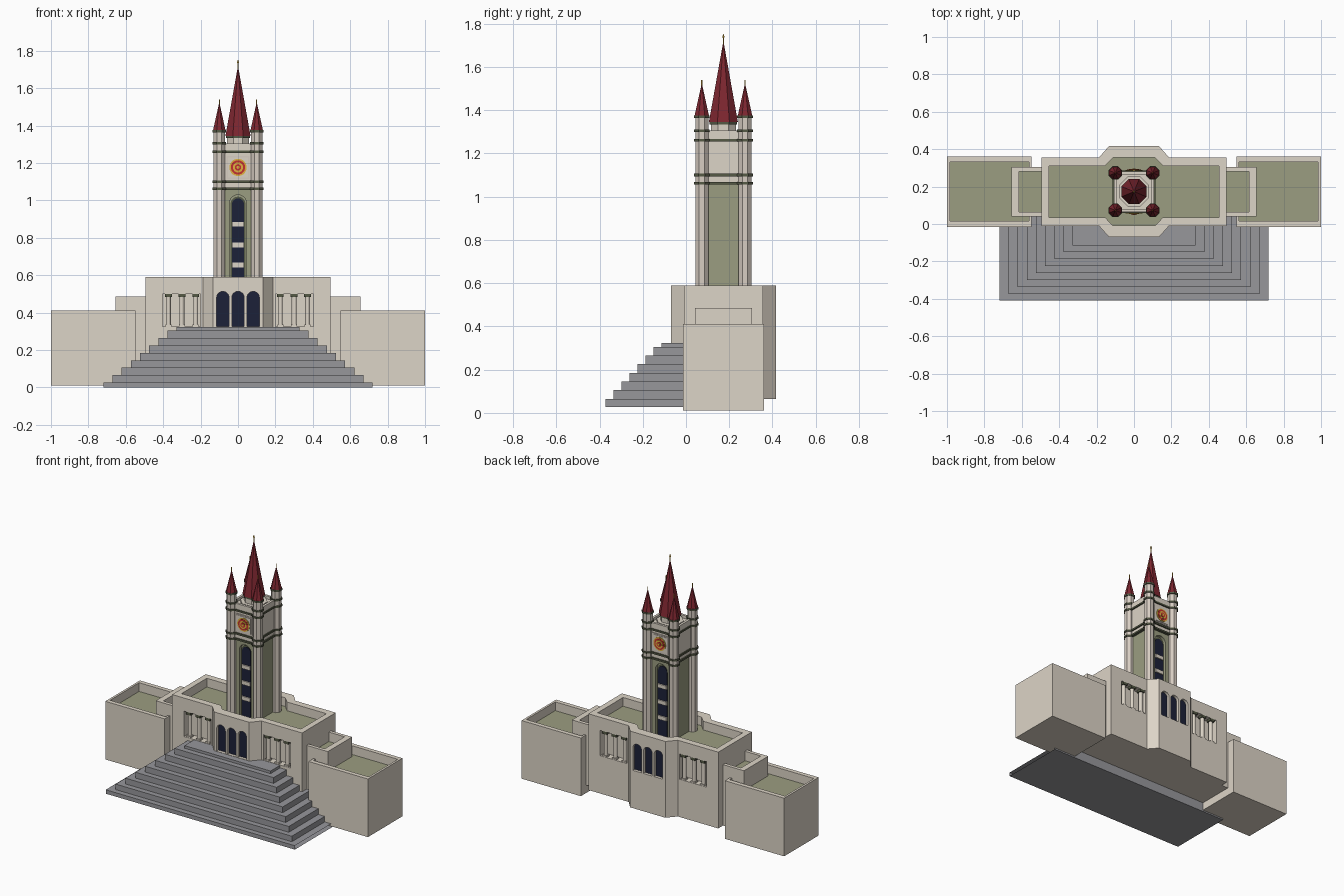
import bpy, bmesh, math

if "Cube" in bpy.data.objects:
    bpy.data.objects.remove(bpy.data.objects["Cube"])

C = 0.173  # depth centre of the building


def mat(name, r, g, b):
    m = bpy.data.materials.new(name)
    m.diffuse_color = (r, g, b, 1)
    m.use_nodes = True
    m.node_tree.nodes["Principled BSDF"].inputs["Base Color"].default_value = m.diffuse_color
    return m


CREAM = mat("cream_stone", .72, .66, .57)
PINK = mat("turret_stone", .68, .61, .54)
GREY = mat("stair_stone", .31, .31, .33)
GREEN = mat("olive", .33, .34, .22)
DARK = mat("dark_olive", .09, .10, .06)
RED = mat("roof_red", .21, .02, .03)
NAVY = mat("window_navy", .012, .015, .04)
GOLD = mat("gold", .75, .45, .05)
CLOCKRED = mat("clock_red", .55, .03, .03)


def finish(name, bm, *mats):
    bmesh.ops.recalc_face_normals(bm, faces=bm.faces)
    me = bpy.data.meshes.new(name)
    bm.to_mesh(me)
    bm.free()
    for m in mats:
        me.materials.append(m)
    ob = bpy.data.objects.new(name, me)
    bpy.context.collection.objects.link(ob)
    return ob


def extrude(name, pts, a, b, m, axis='z'):
    """Prism of a 2D outline along z (outline in xy) or along y (outline in xz)."""
    bm = bmesh.new()
    lo, hi = [[bm.verts.new((p, q, h) if axis == 'z' else (p, h, q)) for p, q in pts] for h in (a, b)]
    bm.faces.new(lo)
    bm.faces.new(hi)
    for i in range(len(pts)):
        j = (i + 1) % len(pts)
        bm.faces.new((lo[i], lo[j], hi[j], hi[i]))
    return finish(name, bm, m)


def rect(x0, x1, y0, y1):
    return [(x0, y0), (x1, y0), (x1, y1), (x0, y1)]


def box(name, x0, x1, y0, y1, z0, z1, m):
    return extrude(name, rect(x0, x1, y0, y1), z0, z1, m)


def ngon(cx, cy, apothem, n=8):
    r = apothem / math.cos(math.pi / n)
    return [(cx + r * math.cos((i + .5) * 2 * math.pi / n), cy + r * math.sin((i + .5) * 2 * math.pi / n))
            for i in range(n)]


def arch(x, hw, z0, top):
    zc = top - hw
    return [(x - hw, z0), (x + hw, z0)] + [(x + hw * math.cos(i * math.pi / 12), zc + hw * math.sin(i * math.pi / 12))
                                           for i in range(13)]


def spire(name, x, y, apothem, z0, z1, m):
    bm = bmesh.new()
    ring = [bm.verts.new((px, py, z0)) for px, py in ngon(x, y, apothem)]
    tip = bm.verts.new((x, y, z1))
    bm.faces.new(ring)
    for i in range(8):
        bm.faces.new((ring[i], ring[(i + 1) % 8], tip))
    return finish(name, bm, m)


def tray(name, outer, inner, z0, z1, zf):
    """Solid block with a parapet and a sunken green roof."""
    bm = bmesh.new()
    loops = [[bm.verts.new((x, y, z)) for x, y in p]
             for p, z in ((outer, z0), (outer, z1), (inner, z1), (inner, zf))]
    bm.faces.new(loops[0])
    bm.faces.new(loops[3]).material_index = 1
    n = len(outer)
    for a, b in zip(loops, loops[1:]):
        for i in range(n):
            bm.faces.new((a[i], a[(i + 1) % n], b[(i + 1) % n], b[i]))
    return finish(name, bm, CREAM, GREEN)


def cut(ob, cutters):
    for c in cutters:
        c.hide_render = True
        md = ob.modifiers.new("cut", 'BOOLEAN')
        md.operation, md.solver, md.object = 'DIFFERENCE', 'EXACT', c
        bpy.context.view_layer.objects.active = ob
        bpy.ops.object.modifier_apply(modifier=md.name)
        bpy.data.objects.remove(c)


# stairs; the lowest tread has open ends
for i, z in enumerate((.027, .065, .105, .145, .185, .225, .265, .305, .323)):
    x = .72 - .049 * i
    z0 = (0, .027, .065, .105, .145, .185, .225, .265, .305)[i]
    step = box("stair_step", -x, x, -.41 + .037 * i, .05, z0, z, GREY)
    if i == 0:
        bm = bmesh.new()
        bm.from_mesh(step.data)
        bmesh.ops.delete(bm, geom=[f for f in bm.faces if abs(f.normal.x) > .9], context='FACES_ONLY')
        bm.to_mesh(step.data)
        bm.free()

# side wings and connectors
for s in (-1, 1):
    tray("wing", rect(s * .548, s, C - .188, C + .188), rect(s * .562, s * .985, C - .158, C + .158), .01, .41, .35)
    tray("connector", rect(s * .48, s * .655, C - .132, C + .132),
         rect(s * .49, s * .615, C - .108, C + .108), .065, .485, .42)


# main hall with chamfered bays front and back
def hall_outline(x, y, bx0, bx1, by):
    q = [(x, -y), (x, y), (bx0, y), (bx1, by), (-bx1, by), (-bx0, y)]
    q += [(-x, y), (-x, -y), (-bx0, -y), (-bx1, -by), (bx1, -by), (bx0, -y)]
    return [(a, b + C) for a, b in q]


hall = tray("main_hall", hall_outline(.495, .183, .187, .134, .243),
            hall_outline(.455, .138, .155, .112, .182), .065, .59, .53)
cutters = []
for d in (-1, 1):
    y = C + d * .243
    for x in (-.081, 0, .081):
        cutters.append(extrude("arch_cutter", arch(x, .033, .325, .513), y + d * .02, y - d * .03, CREAM, 'y'))
        extrude("arch_window", arch(x, .0335, .3245, .5135), y - d * .02, y - d * .035, NAVY, 'y')
    y = C + d * .183
    for s in (-1, 1):
        cutters.append(box("porch_cutter", s * .2, s * .405, y + d * .03, y - d * .05, .325, .5, CREAM))
        for x in (.226, .300, .372):
            extrude("porch_column", ngon(s * x, y - d * .018, .013, 12), .325, .485, CREAM)
            box("column_capital", s * x - .018, s * x + .018, y - d * .036, y, .482, .5, DARK)
            box("column_base", s * x - .016, s * x + .016, y - d * .034, y - d * .002, .325, .335, CREAM)
cut(hall, cutters)

# tower shaft with tall arched window front and back
shaft = box("tower_shaft", -.095, .095, C - .095, C + .095, .5, 1.06, GREEN)
cutters = []
for d in (-1, 1):
    y = C + d * .095
    cutters.append(extrude("tall_cutter", arch(0, .045, .52, 1.03), y + d * .02, y - d * .022, GREEN, 'y'))
    extrude("tall_arch_frame", arch(0, .04, .52, 1.02), y - d * .017, y - d * .03, DARK, 'y')
    extrude("tall_window", arch(0, .033, .52, 1.01), y - d * .013, y - d * .03, NAVY, 'y')
    for z in (.655, .762, .872):
        box("window_spandrel", -.033, .033, y - d * .005, y - d * .03, z - .013, z + .013, CREAM)
    # clock panel and dial rings
    y = C + d * .105
    extrude("clock_frame", rect(-.062, .062, 1.115, 1.238), y + d * .004, y - d * .01, PINK, 'y')
    extrude("clock_panel", rect(-.054, .054, 1.123, 1.230), y + d * .007, y - d * .01, CREAM, 'y')
    for k, (r, m) in enumerate(((.046, GOLD), (.038, CLOCKRED), (.027, GOLD), (.017, CLOCKRED), (.008, GOLD))):
        extrude("clock_ring", ngon(0, 1.176, r, 24), y + d * (.011 + .002 * k), y, m, 'y')
cut(shaft, cutters)


def square(name, h, z0, z1, m):
    return box(name, -h, h, C - h, C + h, z0, z1, m)


# belfry, cornices and lantern under the spire
square("belfry", .105, 1.06, 1.27, CREAM)
for z in (1.062, 1.1, 1.26):
    square("cornice", .114, z - .006, z + .006, DARK)
square("belfry_ledge", .098, 1.266, 1.285, CREAM)
extrude("lantern_base", ngon(0, C, .08), 1.28, 1.3, CREAM)
extrude("lantern", ngon(0, C, .058), 1.3, 1.345, CREAM)
extrude("lantern_rim", ngon(0, C, .064), 1.334, 1.346, DARK)
spire("main_spire", 0, C, .067, 1.345, 1.72, RED)
extrude("main_finial", ngon(0, C, .003), 1.70, 1.738, GOLD)
spire("main_finial_tip", 0, C, .006, 1.735, 1.755, GOLD)

# corner turrets
for sx in (-1, 1):
    for sy in (-1, 1):
        x, y = sx * .1, C + sy * .1
        extrude("turret", ngon(x, y, .03), .5, 1.37, PINK)
        for z in (1.062, 1.1, 1.26, 1.305, 1.37):
            extrude("turret_band", ngon(x, y, .036), z - .006, z + .006, DARK)
        spire("turret_spire", x, y, .033, 1.376, 1.525, RED)
        extrude("turret_finial", ngon(x, y, .0025), 1.51, 1.54, GOLD)
    # low parapets between turrets
    box("parapet_side", sx * .092, sx * .108, C - .08, C + .08, 1.266, 1.305, CREAM)
    box("parapet_face", -.08, .08, C + sx * .092, C + sx * .108, 1.266, 1.305, CREAM)
